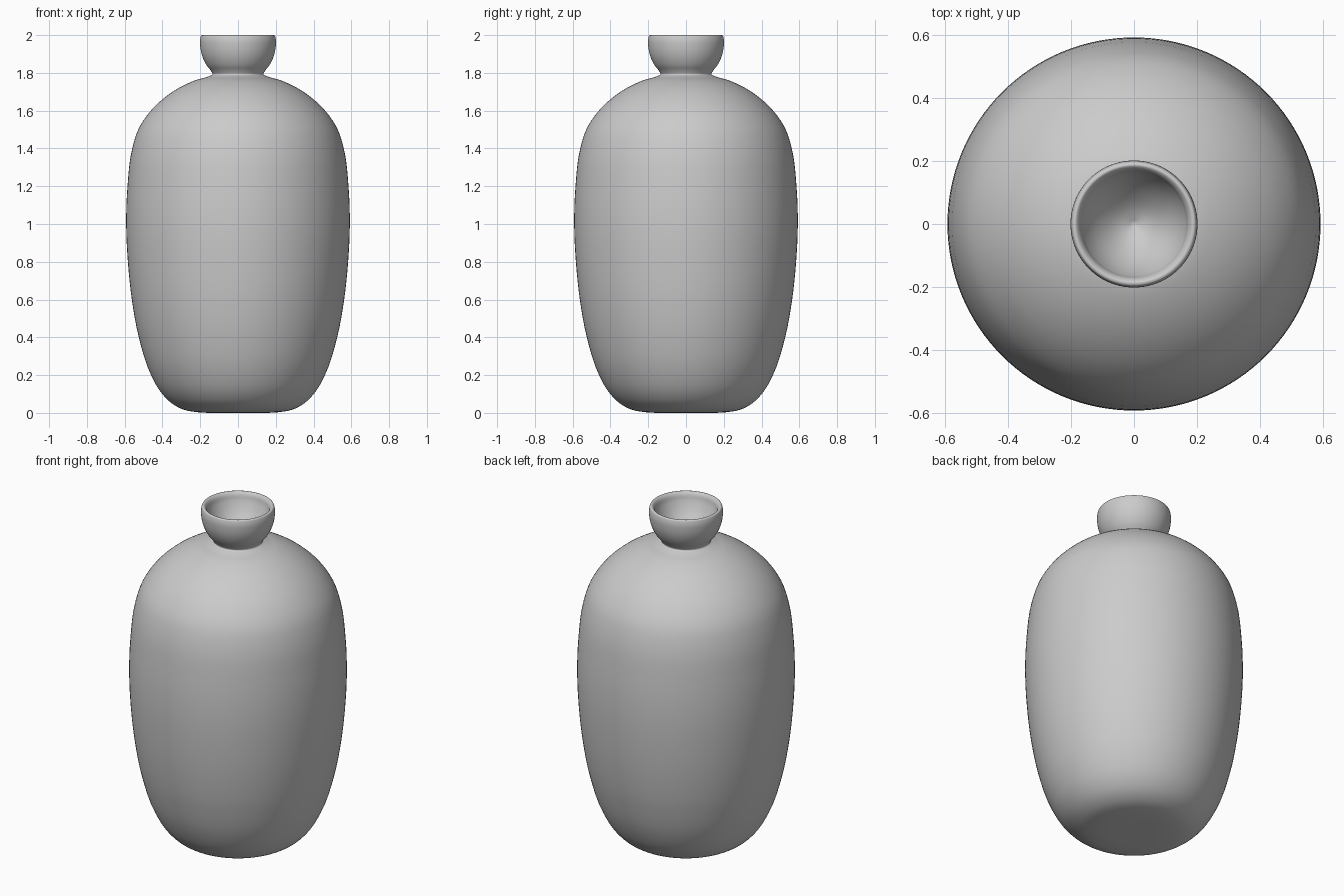
import bpy, bmesh, math
from mathutils import Vector

if "Cube" in bpy.data.objects:
    bpy.data.objects.remove(bpy.data.objects["Cube"])

# Profile (radius, height): base, body, shoulder, neck, cup lip, funnel inside
profile = [
    (0, 0), (0.2, 0.002), (0.29, 0.018), (0.35, 0.05), (0.405, 0.105),
    (0.46, 0.2), (0.525, 0.4), (0.562, 0.6), (0.583, 0.8), (0.592, 1.0),
    (0.585, 1.2), (0.56, 1.4), (0.528, 1.5), (0.47, 1.59), (0.40, 1.66),
    (0.31, 1.722), (0.22, 1.763), (0.155, 1.782), (0.134, 1.793),
    (0.14, 1.806), (0.166, 1.84), (0.188, 1.885), (0.2, 1.94),
    (0.199, 1.985), (0.194, 1.998), (0.186, 2.0), (0.178, 1.994),
    (0.165, 1.955), (0.14, 1.90), (0.1, 1.845), (0.05, 1.80), (0, 1.775)]


def smooth_curve(points, steps):
    """Smooth curve through all points, spaced by chord length."""
    p = [Vector(q) for q in points]
    n = len(p)
    d = [(p[i + 1] - p[i]).length for i in range(n - 1)]
    v = [(p[i + 1] - p[i]) / d[i] for i in range(n - 1)]
    tan = [v[0]] + [(v[i - 1] * d[i] + v[i] * d[i - 1]) / (d[i - 1] + d[i])
                    for i in range(1, n - 1)] + [v[-1]]
    out = []
    for i in range(n - 1):
        for k in range(steps):
            t = k / steps
            out.append(p[i] * (2*t**3 - 3*t**2 + 1) + p[i + 1] * (3*t**2 - 2*t**3)
                       + tan[i] * d[i] * (t**3 - 2*t**2 + t)
                       + tan[i + 1] * d[i] * (t**3 - t**2))
    return out + [p[-1]]


# Lathe the profile into the bottle
bm = bmesh.new()
verts = [bm.verts.new((max(r, 0), 0, max(z, 0))) for r, z in smooth_curve(profile, 4)]
edges = [bm.edges.new(pair) for pair in zip(verts, verts[1:])]
bmesh.ops.spin(bm, geom=verts + edges, cent=(0, 0, 0), axis=(0, 0, 1),
               angle=2 * math.pi, steps=128)
bmesh.ops.remove_doubles(bm, verts=bm.verts[:], dist=1e-5)
bmesh.ops.recalc_face_normals(bm, faces=bm.faces[:])
for f in bm.faces:
    f.smooth = True

mesh = bpy.data.meshes.new("bottle")
bm.to_mesh(mesh)
bm.free()
bottle = bpy.data.objects.new("bottle", mesh)
bpy.context.collection.objects.link(bottle)
